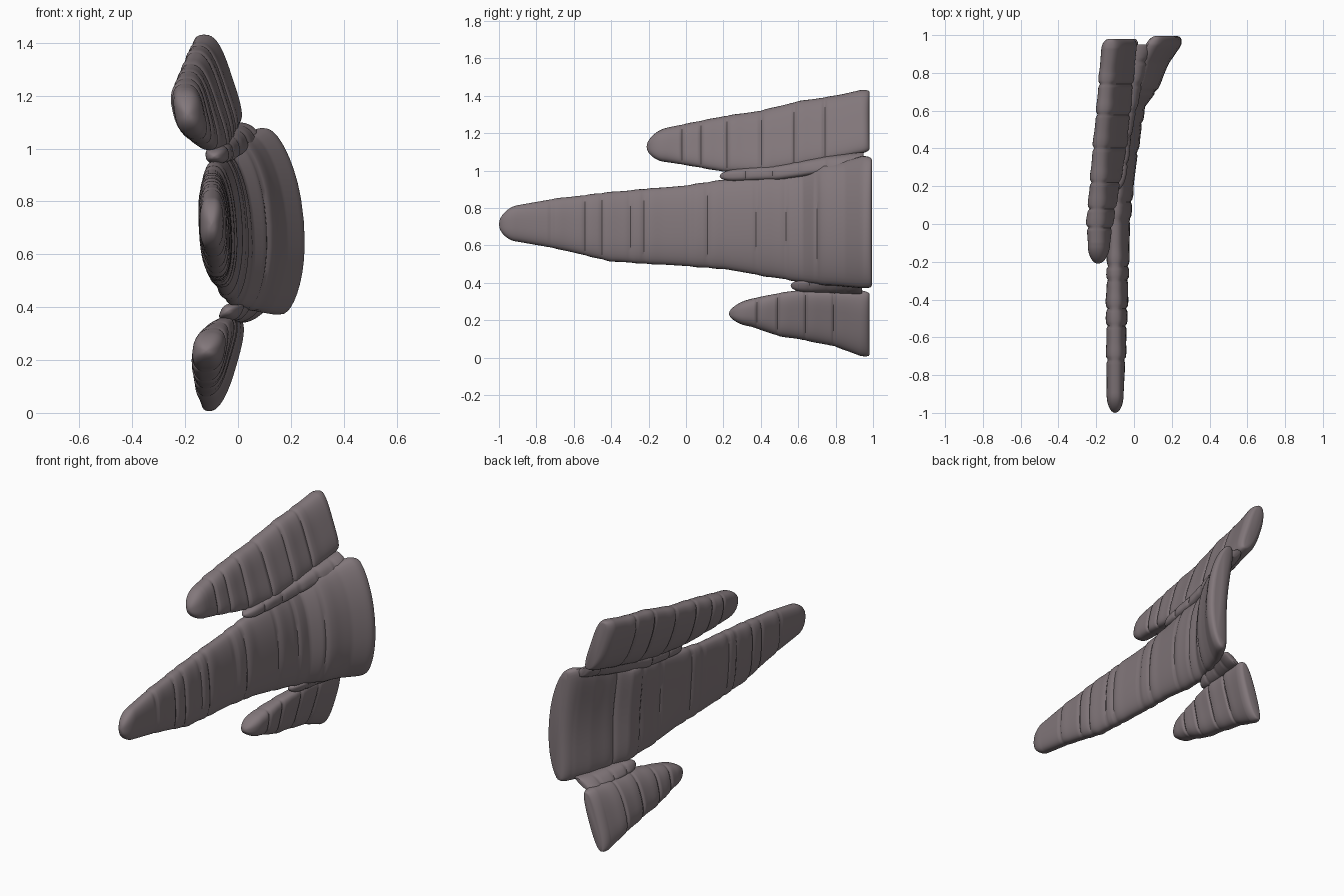
import bpy, bmesh, math

cube = bpy.data.objects.get("Cube")
if cube:
    bpy.data.objects.remove(cube, do_unlink=True)

# One dull mauve grey for the whole model
stone = bpy.data.materials.new("mauve_grey")
stone.use_nodes = True
COLOUR = (0.225, 0.186, 0.198, 1.0)
stone.diffuse_color = COLOUR
bsdf = next(n for n in stone.node_tree.nodes if n.type == 'BSDF_PRINCIPLED')
bsdf.inputs["Base Color"].default_value = COLOUR
bsdf.inputs["Roughness"].default_value = 0.8

SIDES = 40


def sample(stations, y):
    """Interpolate the station values at a given depth y."""
    for a, b in zip(stations, stations[1:]):
        if y <= b[0]:
            f = (y - a[0]) / (b[0] - a[0])
            return [p + (q - p) * f for p, q in zip(a[1:], b[1:])]
    return stations[-1][1:]


def rounding(distance, radius):
    """Quarter-circle falloff towards a blunt end."""
    d = min(distance / radius, 1.0)
    return math.sqrt(max(1.0 - (1.0 - d) ** 2, 0.0))


def power(value, exponent):
    return math.copysign(abs(value) ** exponent, value)


def loft(name, stations, grooves=(), nose=0.09, tail=0.05, steps=180):
    """Loft a bowed, flattened section along y.
    Station: y, low z, high z, x at low edge, x at high edge, bow, thickness."""
    bm = bmesh.new()
    start, end = stations[0][0], stations[-1][0]
    rings = []
    for i in range(steps + 1):
        # Ease the spacing so the ends are finely rounded
        u = i / steps
        u += (0.5 - 0.5 * math.cos(math.pi * u) - u) * 0.6
        y = start + (end - start) * u
        low, high, x_low, x_high, bow, thick = sample(stations, y)
        front = max(rounding(y - start, nose), 0.03)
        back = max(rounding(end - y, tail), 0.03)
        notch = sum(math.exp(-((y - g) / 0.009) ** 2) for g in grooves)
        # Each plate swells a little behind its groove
        swell = sum(math.exp(-((y - g - 0.04) / 0.035) ** 2) for g in grooves)
        width = thick / 2 * front * (0.4 + 0.6 * back)
        width *= 1.0 - 0.17 * notch + 0.06 * swell
        height = (high - low) / 2 * front * (0.92 + 0.08 * back)
        height *= 1.0 - 0.008 * notch + 0.012 * swell
        mid = (low + high) / 2
        ring = []
        for k in range(SIDES):
            a = 2 * math.pi * k / SIDES
            v = power(math.sin(a), 0.75)
            t = v * height / ((high - low) / 2)
            x = x_low + (x_high - x_low) * (t + 1) / 2 + bow * (1 - t * t)
            x += width * power(math.cos(a), 0.75)
            ring.append(bm.verts.new((x, y, mid + v * height)))
        rings.append(ring)
    for a, b in zip(rings, rings[1:]):
        for k in range(SIDES):
            n = (k + 1) % SIDES
            bm.faces.new((a[k], a[n], b[n], b[k]))
    bm.faces.new(rings[0])
    bm.faces.new(rings[-1])
    bmesh.ops.recalc_face_normals(bm, faces=bm.faces)
    mesh = bpy.data.meshes.new(name)
    bm.to_mesh(mesh)
    bm.free()
    mesh.materials.append(stone)
    obj = bpy.data.objects.new(name, mesh)
    bpy.context.collection.objects.link(obj)
    bpy.ops.object.select_all(action='DESELECT')
    obj.select_set(True)
    bpy.context.view_layer.objects.active = obj
    bpy.ops.object.shade_smooth_by_angle(angle=math.radians(40))


# Long central blade, sweeping sideways and bowing towards the back
loft("main_blade", [
    (-1.0, .635, .79, -.1, -.1, 0, .085),
    (-.9, .62, .815, -.1, -.1, 0, .09),
    (-.7, .585, .85, -.09, -.1, 0, .1),
    (-.4, .515, .885, -.08, -.1, 0, .11),
    (0, .49, .92, -.075, -.1, .01, .11),
    (.2, .475, .95, -.06, -.09, .015, .11),
    (.4, .44, .975, -.045, -.07, .025, .11),
    (.62, .405, .985, -.01, -.05, .03, .11),
    (.7, .395, 1.02, .035, 0, .04, .12),
    (.85, .38, 1.05, .09, .045, .05, .13),
    (.95, .37, 1.08, .15, .09, .055, .15),
    (.995, .36, 1.085, .165, .11, .055, .16),
], grooves=(-.72, -.54, -.45, -.3, -.22, .02, .12, .38, .53, .7), tail=.07)

# Upper fin, leaning outwards
loft("upper_fin", [
    (-.21, 1.06, 1.195, -.18, -.2, 0, .1),
    (-.1, 1.045, 1.23, -.17, -.2, 0, .11),
    (0, 1.03, 1.25, -.15, -.2, -.01, .12),
    (.2, .995, 1.29, -.11, -.19, -.01, .12),
    (.4, .99, 1.32, -.07, -.18, -.01, .12),
    (.6, 1.02, 1.37, -.05, -.16, -.01, .12),
    (.8, 1.06, 1.4, -.03, -.145, -.01, .12),
    (.93, 1.09, 1.43, -.02, -.13, -.01, .13),
    (.98, 1.1, 1.435, -.01, -.125, -.01, .13),
], grooves=(-.02, .08, .22, .4, .58, .74))

# Short lower fin, leaning the other way
loft("lower_fin", [
    (.23, .19, .28, -.12, -.12, 0, .11),
    (.35, .165, .315, -.12, -.1, 0, .12),
    (.5, .115, .345, -.12, -.07, -.01, .12),
    (.6, .1, .36, -.12, -.05, -.01, .12),
    (.8, .06, .36, -.12, -.03, -.01, .12),
    (.93, .01, .36, -.11, -.01, 0, .11),
    (.98, 0, .355, -.11, 0, 0, .11),
], grooves=(.38, .49, .64, .79))

# Narrow webs that join the fins to the blade
loft("upper_web", [
    (.18, .94, 1.0, -.09, -.09, 0, .08),
    (.5, .95, 1.03, -.05, -.06, 0, .09),
    (.75, .99, 1.075, .01, -.02, 0, .09),
    (.95, 1.03, 1.1, .07, .01, 0, .09),
], grooves=(.32, .46, .6, .74, .86), steps=70)
loft("lower_web", [
    (.56, .35, .42, -.05, -.03, 0, .08),
    (.75, .345, .41, -.03, .02, 0, .08),
    (.94, .34, .4, .01, .09, 0, .09),
], grooves=(.66, .76, .86), steps=50)
